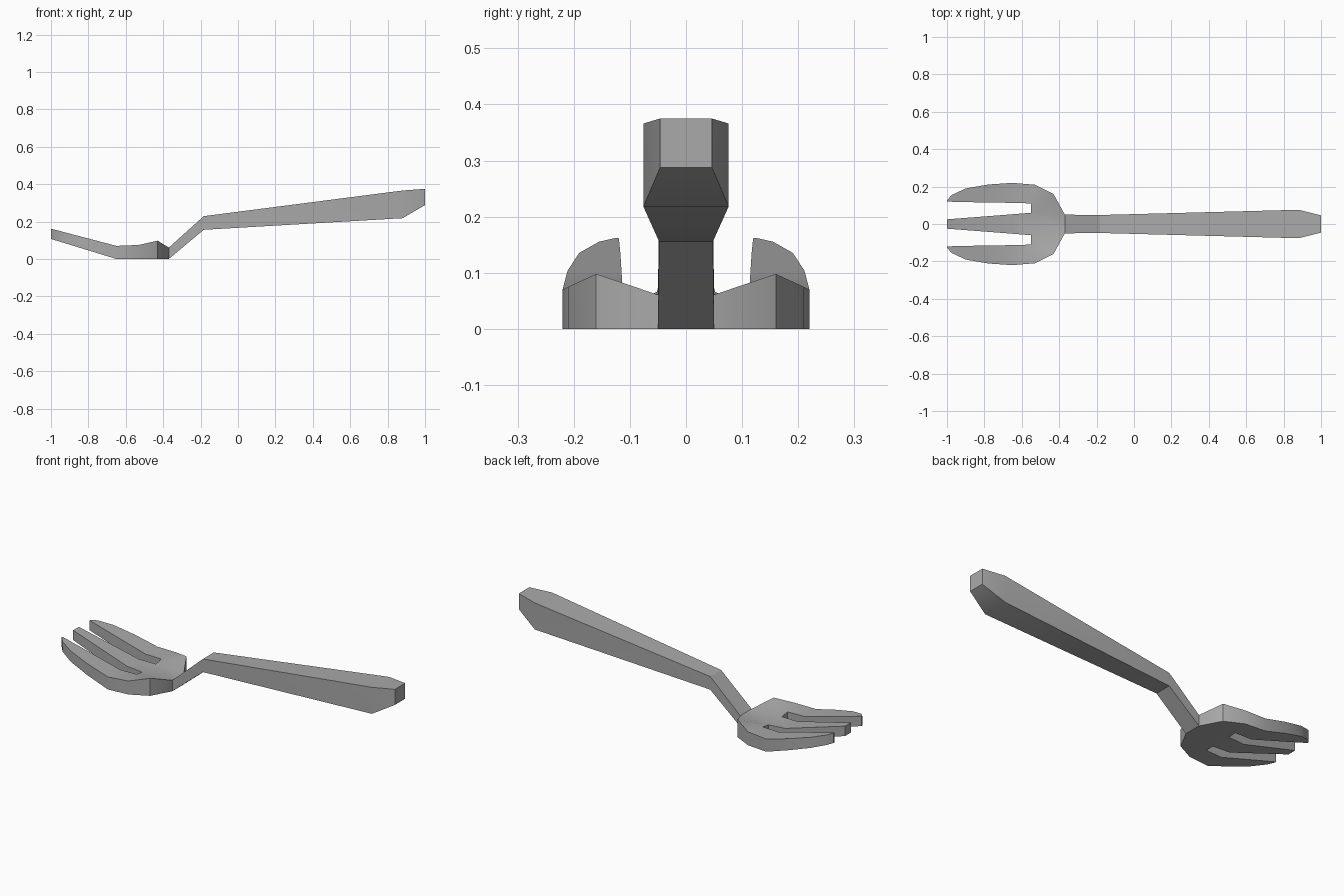
import bpy
import bmesh
import math

cube = bpy.data.objects.get("Cube")
if cube:
    bpy.data.objects.remove(cube, do_unlink=True)

# One plain metal colour
metal = bpy.data.materials.new("grey_metal")
metal.use_nodes = True
colour = (0.40, 0.40, 0.40, 1)
metal.diffuse_color = colour
metal.node_tree.nodes["Principled BSDF"].inputs["Base Color"].default_value = colour


def finish(name, bm):
    """Turn a bmesh into a shaded object."""
    bmesh.ops.recalc_face_normals(bm, faces=bm.faces)
    mesh = bpy.data.meshes.new(name)
    bm.to_mesh(mesh)
    bm.free()
    mesh.materials.append(metal)
    obj = bpy.data.objects.new(name, mesh)
    bpy.context.collection.objects.link(obj)
    bpy.ops.object.select_all(action="DESELECT")
    obj.select_set(True)
    bpy.context.view_layer.objects.active = obj
    bpy.ops.object.shade_smooth_by_angle(angle=math.radians(30))


# Handle: rectangular sections (x, half width, bottom, top) joined in a row
sections = [(-0.37, 0.05, 0, 0.061), (-0.183, 0.048, 0.156, 0.229),
            (0.88, 0.076, 0.218, 0.366), (1, 0.046, 0.288, 0.375)]
bm = bmesh.new()
rings = [[bm.verts.new((x, y, z)) for y, z in ((-w, lo), (w, lo), (w, hi), (-w, hi))]
         for x, w, lo, hi in sections]
for a, b in zip(rings, rings[1:]):
    for i in range(4):
        j = (i + 1) % 4
        bm.faces.new((a[i], a[j], b[j], b[i]))
bm.faces.new(rings[-1])
finish("handle", bm)

# Head: plan points (x, y, top height); tines curve up beyond the bend
BEND = -0.65


def bottom(x):
    return max(0, (BEND - x) / 0.35 * 0.107)


def tine_top(x):
    return 0.07 + max(0, (BEND - x) / 0.35 * 0.092)


points = {
    "neck": (-0.37, 0.05, 0.061), "shoulder": (-0.43, 0.16, 0.098),
    "cheek": (-0.53, 0.21, 0.075), "slot_out": (-0.55, 0.11, 0.07),
    "slot_in": (-0.55, 0.06, 0.062),
    "mid_bend": (BEND, 0.052, 0.066), "mid_tip": (-1, 0.025, 0.162),
}
# Outer tine: inner and outer edge at each station
stations = [(BEND, 0.113, 0.22), (-0.78, 0.115, 0.211),
            (-0.9, 0.117, 0.19), (-0.975, 0.119, 0.155)]
for i, (x, inner, outer) in enumerate(stations):
    points[f"in{i}"] = (x, inner, tine_top(x))
    points[f"out{i}"] = (x, outer, tine_top(x))
points["tip_in"] = (-1, 0.12, 0.162)
points["tip_out"] = (-1, 0.126, 0.162)

side_faces = [("slot_in", "slot_out", "shoulder"), ("slot_in", "shoulder", "neck"),
              ("slot_out", "cheek", "shoulder"),
              ("slot_out", "in0", "out0", "cheek")]
side_faces += [(f"in{i}", f"in{i+1}", f"out{i+1}", f"out{i}") for i in range(3)]
side_faces.append(("in3", "tip_in", "tip_out", "out3"))
middle = ["mid_tip", "mid_bend", "slot_in", "neck"]

bm = bmesh.new()
upper, lower = {}, {}
for name, (x, y, z) in points.items():
    for s in (1, -1):
        upper[name, s] = bm.verts.new((x, s * y, z))
        lower[name, s] = bm.verts.new((x, s * y, bottom(x)))

# Plan faces on both layers, mirrored for the side tines
plan = [[(n, s) for n in face] for face in side_faces for s in (1, -1)]
plan += [[(a, 1), (b, 1), (b, -1), (a, -1)] for a, b in zip(middle, middle[1:])]
edge_use = {}
for face in plan:
    for layer in (upper, lower):
        bm.faces.new([layer[k] for k in face])
    for a, b in zip(face, face[1:] + face[:1]):
        edge_use.setdefault(frozenset((a, b)), []).append((a, b))

# Walls around the open outline
for uses in edge_use.values():
    if len(uses) == 1:
        a, b = uses[0]
        bm.faces.new((lower[a], lower[b], upper[b], upper[a]))
finish("fork_head", bm)
